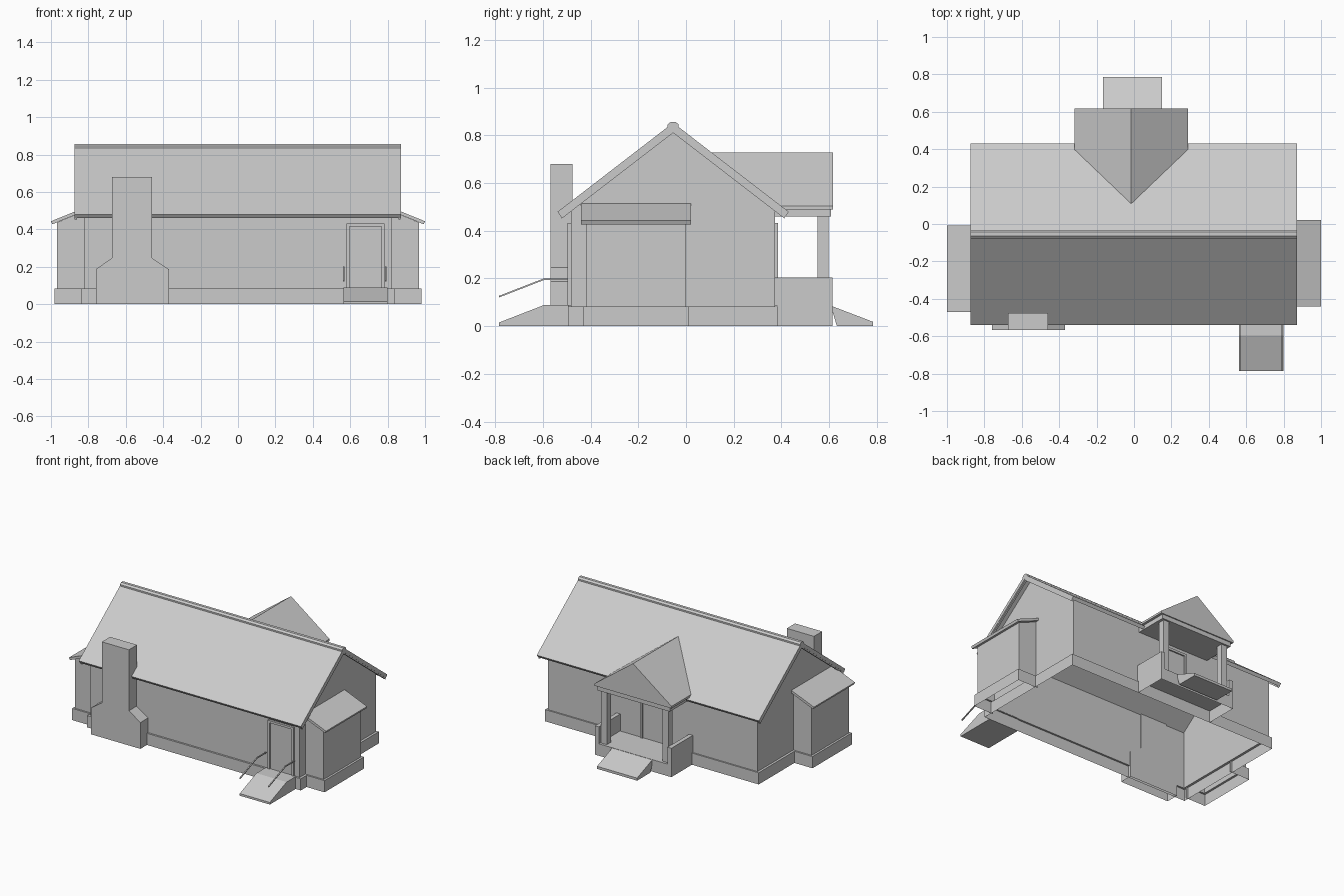
import bpy, bmesh

if "Cube" in bpy.data.objects:
    bpy.data.objects.remove(bpy.data.objects["Cube"])

RIDGE_Y, RIDGE_Z, PITCH = -0.054, 0.853, 0.77


def roof_z(y):
    return RIDGE_Z - PITCH * abs(y - RIDGE_Y)


def make(name, verts, faces):
    bm = bmesh.new()
    vs = [bm.verts.new(v) for v in verts]
    for f in faces:
        bm.faces.new([vs[i] for i in f])
    bmesh.ops.recalc_face_normals(bm, faces=bm.faces)
    me = bpy.data.meshes.new(name)
    bm.to_mesh(me)
    bm.free()
    ob = bpy.data.objects.new(name, me)
    bpy.context.collection.objects.link(ob)
    return ob


def prism(name, profile, axis, a, b, skip=()):
    """Sweep a 2D profile along an axis; skip lists open profile edges."""
    n = len(profile)

    def at(p, t):
        return (t, p[0], p[1]) if axis == 'x' else (p[0], t, p[1])
    verts = [at(p, a) for p in profile] + [at(p, b) for p in profile]
    faces = [(i, (i + 1) % n, (i + 1) % n + n, i + n) for i in range(n) if i not in skip]
    faces += [tuple(range(n)), tuple(range(n, 2 * n))]
    return make(name, verts, faces)


def box(name, x0, x1, y0, y1, z0, z1, open_bottom=False):
    return prism(name, [(x0, z0), (x1, z0), (x1, z1), (x0, z1)], 'y', y0, y1,
                 (0,) if open_bottom else ())


def shell(name, levels, skip=(), gable=False):
    """Stack of rectangles (x0, x1, y0, y1, z at x0, z at x1), open at top and bottom."""
    verts, faces = [], []
    for x0, x1, y0, y1, za, zb in levels:
        verts += [(x0, y0, za), (x1, y0, zb), (x1, y1, zb), (x0, y1, za)]
    for k in range(len(levels) - 1):
        for i in range(4):
            if i not in skip:
                j = (i + 1) % 4
                faces.append((4 * k + i, 4 * k + j, 4 * k + 4 + j, 4 * k + 4 + i))
    if gable:
        t, n = 4 * (len(levels) - 1), len(verts)
        x0, x1 = levels[-1][:2]
        verts += [(x0, RIDGE_Y, RIDGE_Z - 0.03), (x1, RIDGE_Y, RIDGE_Z - 0.03)]
        faces += [(t, t + 3, n), (t + 1, t + 2, n + 1)]
    return make(name, verts, faces)


# Main house: foundation ledge, walls and gables in one open shell
shell("house_walls", [
    (-0.84, 0.84, -0.495, 0.383, 0, 0), (-0.84, 0.84, -0.495, 0.383, 0.083, 0.083),
    (-0.823, 0.823, -0.482, 0.373, 0.083, 0.083),
    (-0.823, 0.823, -0.482, 0.373, 0.496, 0.496)], gable=True)

# Main roof slab, rake boards and ridge cap
E = 0.485


def chevron(top, low, half, cut):
    r, s = RIDGE_Z, PITCH
    return [(RIDGE_Y - half, r - top - s * half), (RIDGE_Y, r - top),
            (RIDGE_Y + half, r - top - s * half),
            (RIDGE_Y + half - cut, r - low - s * (half - cut)), (RIDGE_Y, r - low),
            (RIDGE_Y - half + cut, r - low - s * (half - cut))]


prism("main_roof", chevron(0, 0.03, E, 0.014), 'x', -0.875, 0.872)
for side, xa, xb in (("left", -0.873, -0.86), ("right", 0.857, 0.870)):
    prism("rake_board_" + side, chevron(0.02, 0.042, E - 0.012, 0.006), 'x', xa, xb)
prism("ridge_cap", [(-0.077, 0.832), (-0.077, 0.846), (-0.064, 0.857), (-0.044, 0.857),
                    (-0.031, 0.846), (-0.031, 0.832)], 'x', -0.875, 0.872)

# Side bays with lean-to roofs
for side, s, y0, y1 in (("right", 1, -0.418, 0.0), ("left", -1, -0.448, -0.03)):
    f, w, m = 0.982, 0.967, 0.823
    rows = [(f, 0.012, 0, 0), (f, 0.012, 0.083, 0.083), (w, 0, 0.083, 0.083), (w, 0, 0.495, 0.437)]
    shell("bay_walls_" + side,
          [(s * m, s * x, y0 - o, y1 + o, za, zb) for x, o, za, zb in rows], skip=(3,))
    prism("bay_roof_" + side,
          [(s * x, z) for x, z in ((m, 0.515), (1.0, 0.443), (0.993, 0.427), (m, 0.496))],
          'y', y0 - 0.022, y1 + 0.022)

# Chimney with sloped shoulders
prism("chimney", [(-0.76, 0), (-0.37, 0), (-0.37, 0.187), (-0.46, 0.247), (-0.46, 0.68),
                  (-0.673, 0.68), (-0.673, 0.247), (-0.76, 0.187)], 'y', -0.568, -0.476, (0,))


# Doors: panel and frame
def door(name, x0, x1, y_in, y_out):
    t = 0.016
    prism(name + "_frame", [(x0, 0.085), (x0, 0.432), (x1, 0.432), (x1, 0.085), (x1 - t, 0.085),
                            (x1 - t, 0.432 - t), (x0 + t, 0.432 - t), (x0 + t, 0.085)],
          'y', y_in, y_out)
    box(name + "_panel", x0 + t, x1 - t, y_in, y_in + (y_out - y_in) * 0.4, 0.085, 0.432 - t)


door("front_door", 0.58, 0.783, -0.48, -0.497)
door("back_door", -0.12, 0.09, 0.37, 0.386)

# Front landing with ramp and hand rails
prism("front_ramp", [(-0.495, 0), (-0.785, 0), (-0.785, 0.015), (-0.597, 0.088),
                     (-0.49, 0.088)], 'x', 0.563, 0.80)
for side, x in (("left", 0.565), ("right", 0.789)):
    path = [(-0.785, 0.124), (-0.597, 0.197), (-0.495, 0.197)]
    prism("handrail_" + side, [(y, z + 0.003) for y, z in path]
          + [(y, z - 0.004) for y, z in reversed(path)], 'x', x - 0.004, x + 0.004)

# Back porch: floor, half walls, posts, beam, ramp
CX, HW = -0.015, 0.3
box("porch_base", CX - HW, CX + HW, 0.383, 0.615, 0, 0.085, True)
for side, s in (("left", -1), ("right", 1)):
    a, b = sorted((CX + s * HW, CX + s * (HW - 0.03)))
    box("porch_half_wall_" + side, a, b, 0.373, 0.615, 0.085, 0.205)
    px = CX + s * 0.243
    box("porch_post_" + side, px - 0.023, px + 0.023, 0.552, 0.597, 0.085, 0.462)
box("porch_beam", CX - 0.285, CX + 0.285, 0.373, 0.609, 0.459, 0.497)
prism("back_ramp", [(0.615, 0.083), (0.785, 0.018), (0.785, 0), (0.633, 0), (0.615, 0.06)],
      'x', -0.165, 0.15)

# Porch gable roof, its back cut to the slope of the main roof
prof = [(-0.318, 0.49), (0.288, 0.49), (0.288, 0.505), (-0.015, 0.728), (-0.318, 0.505)]
n = len(prof)
verts = [(x, 0.617, z) for x, z in prof]
verts += [(x, RIDGE_Y + (RIDGE_Z - z) / PITCH - 0.01, z) for x, z in prof]
make("porch_roof", verts, [(i, (i + 1) % n, (i + 1) % n + n, i + n) for i in range(n)]
     + [tuple(range(n)), (5, 6, 7, 9), (7, 8, 9)])
